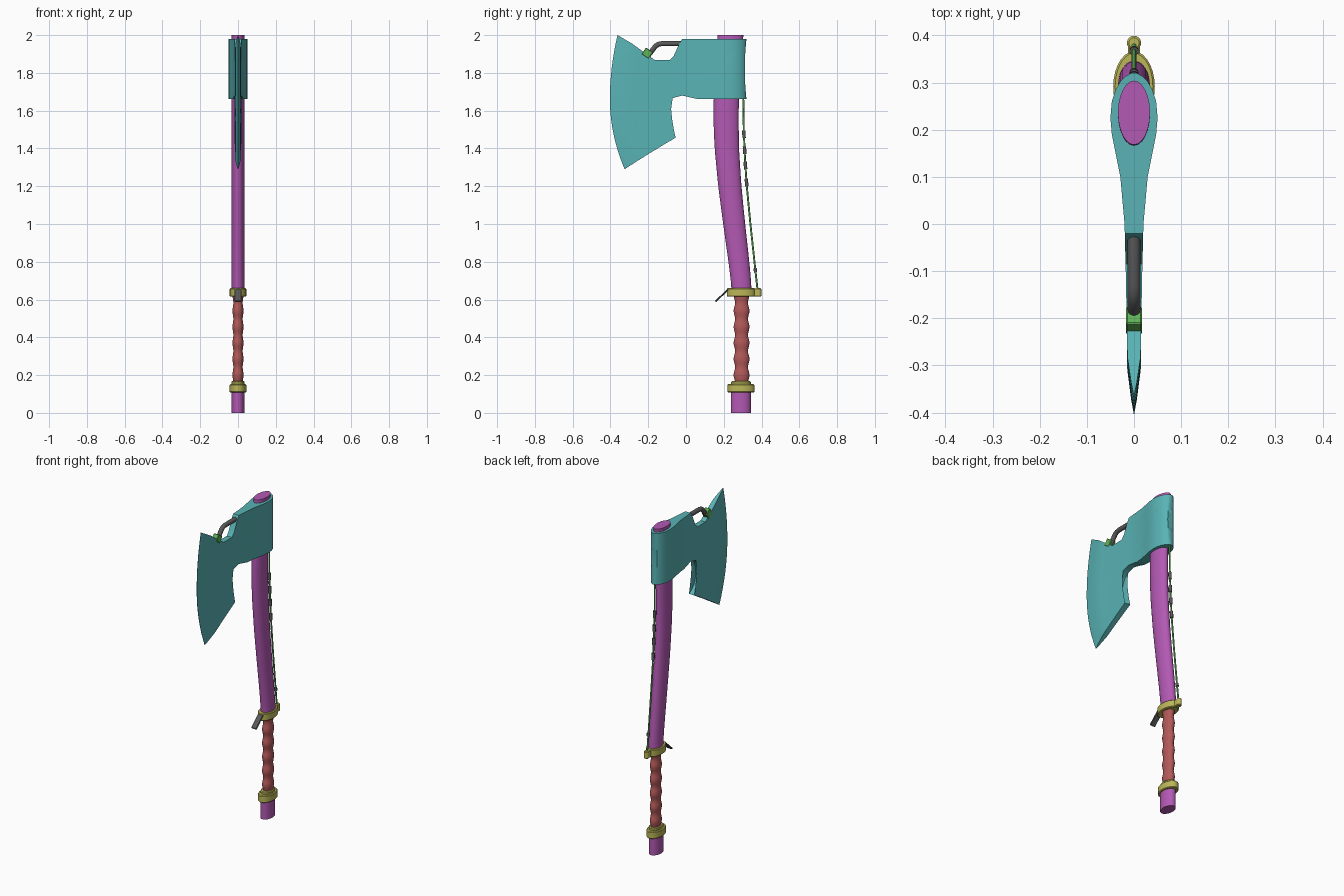
import bpy, bmesh, math
from mathutils import Vector, Matrix

if "Cube" in bpy.data.objects:
    bpy.data.objects.remove(bpy.data.objects["Cube"])

def mat(name, rgb):
    m = bpy.data.materials.new(name)
    m.diffuse_color = (*rgb, 1)
    m.use_nodes = True
    m.node_tree.nodes["Principled BSDF"].inputs["Base Color"].default_value = m.diffuse_color
    return m

STEEL = mat("teal_steel", (0.10, 0.45, 0.46))
WOOD = mat("purple_shaft", (0.45, 0.10, 0.45))
GRIP = mat("red_grip", (0.45, 0.10, 0.10))
BRASS = mat("yellow_collar", (0.50, 0.47, 0.10))
GREEN = mat("green_cord", (0.12, 0.45, 0.10))
DARK = mat("dark_metal", (0.10, 0.10, 0.10))

def add(name, bm, m, angle=35):
    bmesh.ops.recalc_face_normals(bm, faces=bm.faces)
    me = bpy.data.meshes.new(name)
    bm.to_mesh(me)
    bm.free()
    me.materials.append(m)
    ob = bpy.data.objects.new(name, me)
    bpy.context.collection.objects.link(ob)
    bpy.ops.object.select_all(action='DESELECT')
    ob.select_set(True)
    bpy.context.view_layer.objects.active = ob
    bpy.ops.object.shade_smooth_by_angle(angle=math.radians(angle))
    return ob

def interp(table, t):
    for (a, p), (b, q) in zip(table, table[1:]):
        if t <= b:
            return p + (q - p) * max(0, (t - a) / (b - a))
    return table[-1][1]

def loft(name, rings, m, n=24):
    """Elliptical rings (y, z, rx, ry) joined into a capped solid."""
    bm = bmesh.new()
    rows = [[bm.verts.new((rx * math.cos(2 * math.pi * i / n), y + ry * math.sin(2 * math.pi * i / n), z))
             for i in range(n)] for y, z, rx, ry in rings]
    for a, b in zip(rows, rows[1:]):
        for i in range(n):
            j = (i + 1) % n
            bm.faces.new((a[i], a[j], b[j], b[i]))
    bm.faces.new(rows[0])
    bm.faces.new(rows[-1])
    return add(name, bm, m)

def tube(name, path, r, m, n=10):
    """Round bar following (y, z) points."""
    pts = [Vector((0, y, z)) for y, z in path]
    bm = bmesh.new()
    rows = []
    for k, p in enumerate(pts):
        d = (pts[min(k + 1, len(pts) - 1)] - pts[max(k - 1, 0)]).normalized()
        side = d.cross(Vector((1, 0, 0)))
        rows.append([bm.verts.new(p + r * (math.cos(2 * math.pi * i / n) * Vector((1, 0, 0)) +
                     math.sin(2 * math.pi * i / n) * side)) for i in range(n)])
    for a, b in zip(rows, rows[1:]):
        for i in range(n):
            j = (i + 1) % n
            bm.faces.new((a[i], a[j], b[j], b[i]))
    bm.faces.new(rows[0])
    bm.faces.new(rows[-1])
    return add(name, bm, m, 50)

def box(name, y, z, size, tilt, m, bevel=0.003):
    bm = bmesh.new()
    bmesh.ops.create_cube(bm, size=1, matrix=Matrix.Translation((0, y, z)) @
                          Matrix.Rotation(math.radians(tilt), 4, 'X') @ Matrix.Diagonal((*size, 1)))
    bmesh.ops.bevel(bm, geom=bm.edges[:], offset=bevel, segments=1, affect='EDGES')
    return add(name, bm, m)

# Axe head: side outline, sliced and given a thickness that tapers to the edge
def edge_y(z):
    return -0.403 + (0.35 if z > 1.66 else 0.57) * (z - 1.66) ** 2

outline = [(edge_y(2.0), 2.0), (edge_y(1.29), 1.29), (-0.055, 1.457), (-0.085, 1.475), (-0.108, 1.505),
           (-0.12, 1.55), (-0.116, 1.60), (-0.10, 1.64), (-0.07, 1.667), (-0.02, 1.68), (0.02, 1.677),
           (0.055, 1.663), (0.32, 1.663), (0.32, 1.98), (-0.02, 1.98), (-0.035, 1.955), (-0.065, 1.89),
           (-0.085, 1.868), (-0.165, 1.868), (-0.21, 1.90), (-0.285, 1.955)]
bevel = [(0, 0.0005), (0.03, 0.006), (0.08, 0.0125), (0.13, 0.02), (0.2, 0.06)]
thick = [(-0.25, 0.015), (-0.12, 0.017), (0, 0.02), (0.1, 0.029), (0.15, 0.039), (0.19, 0.047), (0.225, 0.05),
         (0.26, 0.047), (0.285, 0.039), (0.302, 0.029), (0.313, 0.018), (0.32, 0.006)]

def cut(bm, co, no):
    bmesh.ops.bisect_plane(bm, geom=bm.verts[:] + bm.edges[:] + bm.faces[:], dist=1e-5, plane_co=co, plane_no=no)

bm = bmesh.new()
bm.faces.new([bm.verts.new((0, y - edge_y(z), z)) for y, z in outline])
bmesh.ops.triangulate(bm, faces=bm.faces[:])
for k in range(1, 16):
    cut(bm, (0, 0, 1.29 + 0.71 * k / 16), (0, 0, 1))
for s, _ in bevel[1:4]:
    cut(bm, (0, s, 0), (0, 1, 0))
for v in bm.verts:
    v.co.y += edge_y(v.co.z)
for y, _ in thick[:-1]:
    cut(bm, (0, y, 0), (0, 1, 0))
bm.verts.index_update()
flat = [v.co.copy() for v in bm.verts]
faces = [[v.index for v in f.verts] for f in bm.faces]
rim = [[v.index for v in e.verts] for e in bm.edges if e.is_boundary]
bm.free()
bm = bmesh.new()
half = [min(interp(thick, p.y), interp(bevel, p.y - edge_y(p.z))) for p in flat]
left, right = [[bm.verts.new((s * h, p.y, p.z)) for h, p in zip(half, flat)] for s in (-1, 1)]
for f in faces:
    bm.faces.new([right[i] for i in f])
    bm.faces.new([left[i] for i in reversed(f)])
for a, b in rim:
    bm.faces.new((left[a], left[b], right[b], right[a]))
add("axe_head", bm, STEEL, 32)

# Curved shaft
centre = [(0, 0.29), (0.6, 0.296), (0.7, 0.291), (0.8, 0.28), (1.0, 0.255), (1.2, 0.232), (1.4, 0.216),
          (1.55, 0.212), (1.7, 0.214), (1.85, 0.224), (2.0, 0.236)]
loft("shaft", [(interp(centre, z), z, 0.034, interp([(0.6, 0.052), (1.5, 0.066), (2, 0.068)], z))
               for z in [0.62 + 1.38 * k / 20 for k in range(21)]], WOOD)
loft("shaft_butt", [(0.29, 0, 0.034, 0.053), (0.29, 0.13, 0.034, 0.053)], WOOD)

# Grip with finger swells
rings = []
for k in range(41):
    z = 0.13 + 0.5 * k / 40
    w = 0.004 * math.cos(2 * math.pi * (z - 0.20) / 0.085)
    rings.append((0.294, z, 0.027 + w * 0.6, 0.038 + w))
loft("grip", rings, GRIP)

# Collars
def collar(name, y, z0, z1, rx, ry):
    c = 0.004
    loft(name, [(y, z0, rx - c, ry - c), (y, z0 + c, rx, ry), (y, z1 - c, rx, ry), (y, z1, rx - c, ry - c)], BRASS, 28)

collar("lower_collar", 0.291, 0.108, 0.152, 0.044, 0.071)
collar("lower_collar_lip", 0.291, 0.15, 0.168, 0.034, 0.052)
collar("upper_collar", 0.291, 0.615, 0.66, 0.044, 0.075)
collar("cord_eyelet", 0.384, 0.615, 0.66, 0.015, 0.015)
box("eyelet_neck", 0.362, 0.6375, (0.026, 0.04, 0.043), 0, BRASS)

# Trigger lever under the upper collar
box("trigger", 0.19, 0.622, (0.036, 0.095, 0.009), 43, DARK)

# Bar and block on top of the head
tube("top_bar", [(0.0, 1.955), (-0.13, 1.955), (-0.147, 1.951), (-0.161, 1.942), (-0.172, 1.928), (-0.205, 1.885)],
     0.0135, DARK, 14)
box("bar_block", -0.205, 1.904, (0.034, 0.045, 0.042), -35, GREEN)

# Cord with clips behind the shaft
cord = [(1.68, 0.303), (1.49, 0.306), (1.35, 0.312), (1.21, 0.321), (1.0, 0.341), (0.757, 0.367), (0.64, 0.38)]
tube("cord", [(y, z) for z, y in cord], 0.005, GREEN, 8)
for k, z in enumerate((1.475, 1.39, 1.31, 1.22, 0.755)):
    h = 0.02 if k < 4 else 0.01
    tube(f"cord_clip_{k + 1}", [(interp(cord[::-1], z + d), z + d) for d in (-h, h)], 0.0095, DARK, 10)
